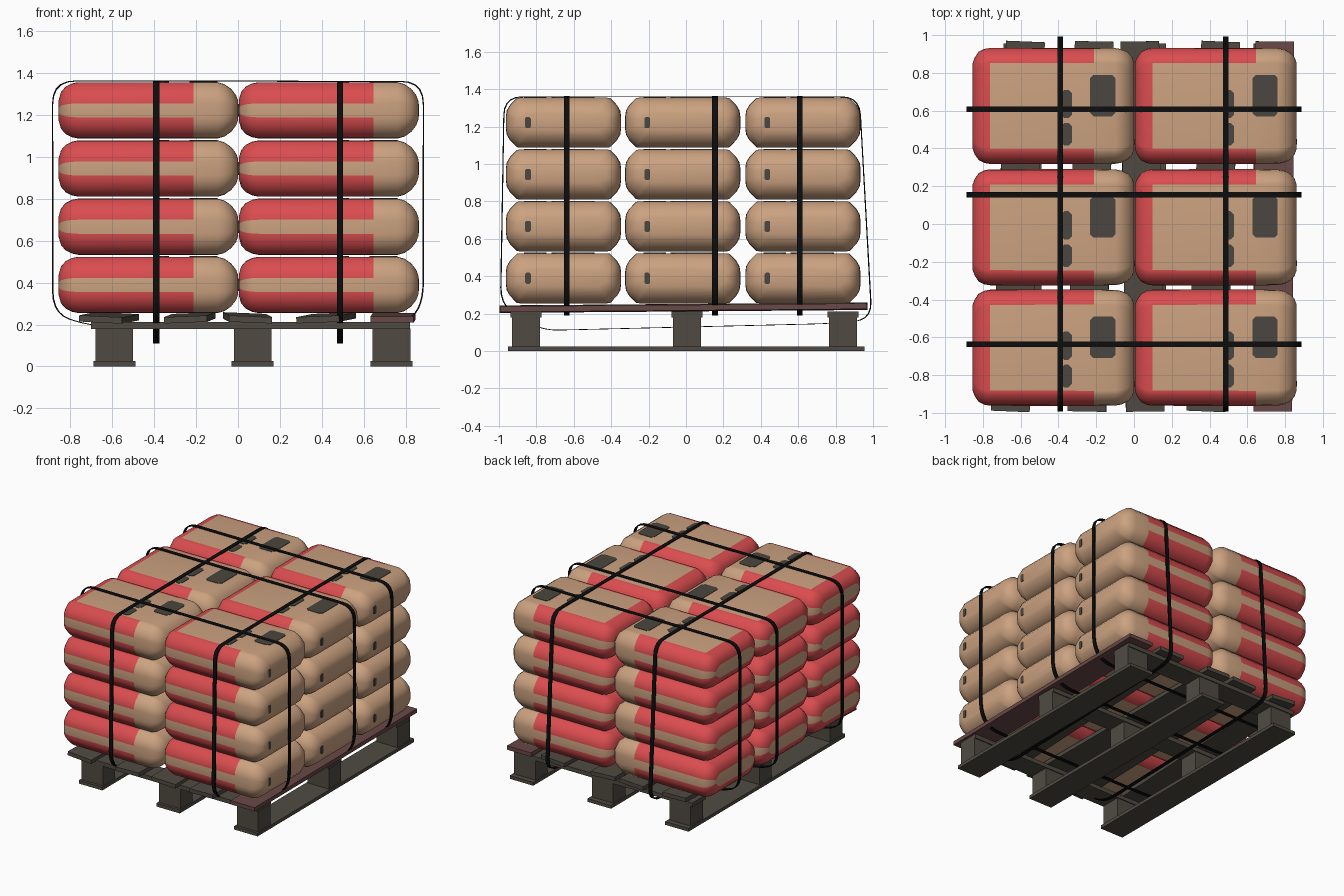
import bpy, bmesh, math
from mathutils import Vector, Matrix

if "Cube" in bpy.data.objects:
    bpy.data.objects.remove(bpy.data.objects["Cube"])


def mat(name, rgb):
    m = bpy.data.materials.new(name)
    m.diffuse_color = (*rgb, 1)
    m.use_nodes = True
    m.node_tree.nodes["Principled BSDF"].inputs["Base Color"].default_value = m.diffuse_color
    return m


TAN = mat("tan_paper", (0.60, 0.36, 0.215))
RED = mat("red_print", (0.70, 0.073, 0.078))
GREY = mat("dark_grey_label", (0.07, 0.062, 0.05))
WOOD = mat("dark_wood", (0.08, 0.07, 0.055))
REDWOOD = mat("reddish_wood", (0.14, 0.065, 0.062))
BLACK = mat("black_strap", (0.004, 0.004, 0.004))


def add(name, mesh, loc=(0, 0, 0), rot=(0, 0, 0)):
    ob = bpy.data.objects.new(name, mesh)
    bpy.context.collection.objects.link(ob)
    ob.location, ob.rotation_euler = loc, rot
    return ob


def to_mesh(name, bm, mats):
    bmesh.ops.recalc_face_normals(bm, faces=bm.faces)
    me = bpy.data.meshes.new(name)
    bm.to_mesh(me)
    bm.free()
    for m in mats:
        me.materials.append(m)
    return me


def box(name, loc, size, material, rot=(0, 0, 0)):
    bm = bmesh.new()
    bmesh.ops.create_cube(bm, size=1, matrix=Matrix.Diagonal((*size, 1)))
    return add(name, to_mesh(name, bm, [material]), loc, rot)


# ---------- pallet ----------
XS, YS = (-0.59, 0.07, 0.732), (-0.855, 0.005, 0.84)
for i, x in enumerate(XS):
    box(f"bottom_runner_{i}", (x, 0.002, 0.0125), (0.20, 1.905, 0.025), WOOD)
    for j, y in enumerate(YS):
        box(f"pallet_block_{i}_{j}", (x, y, 0.1025), (0.18, 0.15, 0.157), WOOD)
for j, y in enumerate(YS):
    box(f"cross_board_{j}", (0.06, y, 0.195), (1.52, 0.165, 0.032), WOOD)
# deck boards, each a little askew: x at front end, x at back end, roll
for i, (xf, xb, roll) in enumerate([(-0.655, -0.575, 0.05), (-0.25, -0.21, -0.04), (0.06, 0.03, 0.04),
                                    (0.38, 0.46, -0.04), (0.735, 0.745, 0.0)]):
    box(f"deck_board_{i}", ((xf + xb) / 2, -0.013, 0.232), (0.205, 1.96, 0.03),
        REDWOOD if i == 4 else WOOD, (0.008, roll, math.atan2(xf - xb, 1.96)))


# ---------- sack: cross-sections lofted along x ----------
def sack_mesh():
    bm = bmesh.new()
    quarter = [(0.74, 1.0), (0.81, 0.98), (0.93, 0.70), (0.985, 0.48), (1.0, 0.25)]
    half = quarter + [(y, -z) for y, z in reversed(quarter)]
    ring = half + [(-y, z) for y, z in reversed(half)]
    stations = [(-0.428, 0.225, 0.05), (-0.417, 0.255, 0.088), (-0.395, 0.287, 0.113),
                (-0.365, 0.302, 0.128), (-0.335, 0.307, 0.134), (0.215, 0.308, 0.134),
                (0.33, 0.306, 0.134), (0.362, 0.300, 0.125), (0.395, 0.284, 0.102),
                (0.418, 0.258, 0.072), (0.428, 0.23, 0.045)]
    rows = [[bm.verts.new((x, y * hy, z * hz)) for y, z in ring] for x, hy, hz in stations]
    n = len(ring)
    for a, b in zip(rows, rows[1:]):
        for k in range(n):
            bm.faces.new((a[k], a[(k + 1) % n], b[(k + 1) % n], b[k]))
    bm.faces.new(rows[0])
    bm.faces.new(rows[-1])
    # red print: left end and side borders, leaving a tan belt and tan panels
    for f in bm.faces:
        f.smooth = True
        c = f.calc_center_median()
        panel = c.x > -0.335 and abs(c.y) < 0.2
        belt = abs(c.z) < 0.015
        f.material_index = int(c.x < 0.215 and not panel and not belt)

    # printed labels: thin plates with clipped corners
    def label(u0, u1, v0, v1, place, c=0.018):
        pts = [(u0 + c, v0), (u1 - c, v0), (u1, v0 + c), (u1, v1 - c),
               (u1 - c, v1), (u0 + c, v1), (u0, v1 - c), (u0, v0 + c)]
        lo = [bm.verts.new(place(u, v, -0.003)) for u, v in pts]
        hi = [bm.verts.new(place(u, v, 0.003)) for u, v in pts]
        fs = [bm.faces.new(lo), bm.faces.new(hi)]
        fs += [bm.faces.new((lo[k], lo[(k + 1) % 8], hi[(k + 1) % 8], hi[k])) for k in range(8)]
        for f in fs:
            f.material_index = 2

    top = lambda u, v, h: (u, v, 0.134 + h)
    end = lambda u, v, h: (0.428 + h, u, v)
    label(0.04, 0.098, -0.065, 0.085, top)
    label(0.04, 0.098, -0.21, -0.09, top)
    label(0.195, 0.329, -0.055, 0.165, top)
    label(-0.205, -0.175, -0.03, 0.03, end, 0.007)
    return to_mesh("sack", bm, [TAN, RED, GREY])


SACK = sack_mesh()
sacks = [add(f"sack_{i}_{j}_{k}", SACK, (x, y, 0.389 + 0.2775 * k))
         for i, x in enumerate((-0.427, 0.432))
         for j, y in enumerate((-0.655, -0.0175, 0.625)) for k in range(4)]
bpy.ops.object.select_all(action='DESELECT')
sacks[0].select_set(True)
bpy.context.view_layer.objects.active = sacks[0]
bpy.ops.object.shade_smooth_by_angle(angle=math.radians(40))


# ---------- straps: rounded closed loops extruded to flat bands ----------
def rounded(points, r):
    out, n = [], len(points)
    for i in range(n):
        p = Vector(points[i])
        ends = []
        for q in (points[i - 1], points[(i + 1) % n]):
            d = Vector(q) - p
            ends.append(p + d.normalized() * min(r, d.length * 0.45))
        for s in range(6):
            t = s / 5
            out.append(ends[0] * (1 - t) ** 2 + p * 2 * t * (1 - t) + ends[1] * t * t)
    return out


def strap(name, outline, place, r):
    bm = bmesh.new()
    pts = rounded(outline, r)
    mid = sum(pts, Vector((0, 0))) / len(pts)
    n = len(pts)
    cols = []
    for p in pts:
        inner = p - (p - mid).normalized() * 0.007
        cols.append([bm.verts.new(place(*q, w)) for q, w in
                     ((p, -0.015), (p, 0.015), (inner, 0.015), (inner, -0.015))])
    for i in range(n):
        a, b = cols[i], cols[(i + 1) % n]
        for k in range(4):
            bm.faces.new((a[k], a[(k + 1) % 4], b[(k + 1) % 4], b[k]))
    add(name, to_mesh(name, bm, [BLACK]))


LONG = [(-0.975, 1.362), (0.93, 1.362), (0.997, 0.165), (0.76, 0.145), (-0.78, 0.108), (-0.995, 0.24)]
WIDE = [(-0.887, 1.364), (0.887, 1.362), (0.887, 0.30), (0.80, 0.195), (-0.70, 0.19), (-0.887, 0.25)]
for i, x in enumerate((-0.39, 0.486)):
    strap(f"long_strap_{i}", LONG, lambda u, v, w, x=x: (x + w, u, v), 0.10)
for i, y in enumerate((-0.637, 0.155, 0.608)):
    strap(f"cross_strap_{i}", WIDE, lambda u, v, w, y=y: (u, y + w, v), 0.11)
